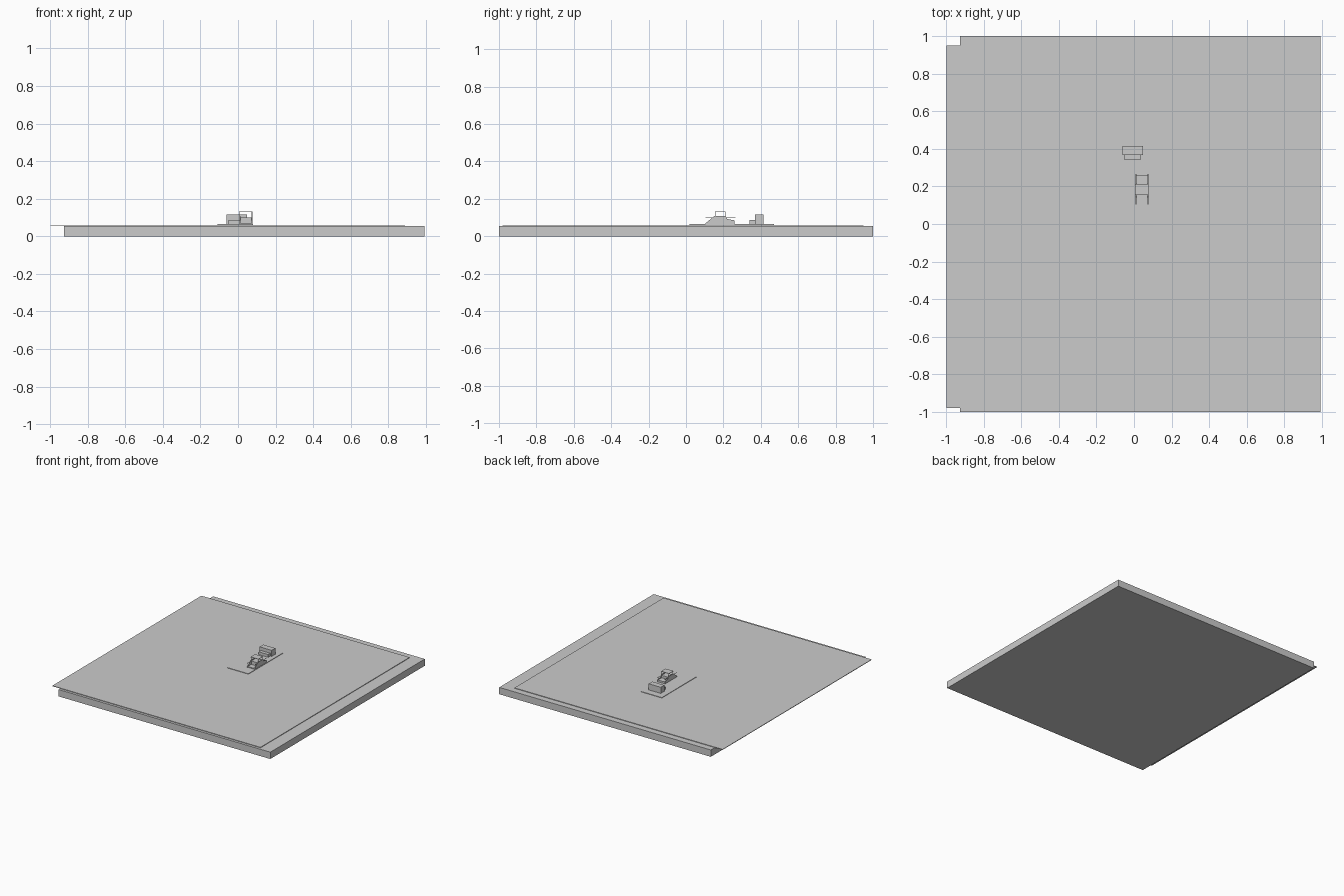
import bpy, bmesh

if "Cube" in bpy.data.objects:
    bpy.data.objects.remove(bpy.data.objects["Cube"])


def box(name, x0, x1, y0, y1, z0, z1):
    bpy.ops.mesh.primitive_cube_add(size=1, location=((x0 + x1) / 2, (y0 + y1) / 2, (z0 + z1) / 2))
    ob = bpy.context.object
    ob.name = name
    ob.scale = (x1 - x0, y1 - y0, z1 - z0)
    bpy.ops.object.transform_apply(location=False, rotation=False, scale=True)
    return ob


def extrude_x(name, profile, x0, x1):
    # Extrude a (y, z) outline along x
    bm = bmesh.new()
    face = bm.faces.new([bm.verts.new((x0, y, z)) for y, z in profile])
    moved = bmesh.ops.extrude_face_region(bm, geom=[face])["geom"]
    bmesh.ops.translate(bm, vec=(x1 - x0, 0, 0),
                        verts=[v for v in moved if isinstance(v, bmesh.types.BMVert)])
    bmesh.ops.recalc_face_normals(bm, faces=bm.faces)
    mesh = bpy.data.meshes.new(name)
    bm.to_mesh(mesh)
    bm.free()
    ob = bpy.data.objects.new(name, mesh)
    bpy.context.collection.objects.link(ob)
    return ob


# Ground slab and the offset sheet on top of it
box("ground_slab", -0.925, 0.993, -1, 1, 0, 0.056)
box("ground_sheet", -0.997, 0.89, -0.98, 0.95, 0.0565, 0.061)

# Low pad under the small structures
box("pad", -0.11, 0.08, 0.02, 0.47, 0.0612, 0.065)

# Rear block with a lower step in front
box("rear_block", -0.062, 0.048, 0.368, 0.415, 0.065, 0.115)
box("rear_step", -0.05, 0.035, 0.34, 0.368, 0.065, 0.088)

# Small structure: sloped side panels, centre body, thin ledge
side = [(0.105, 0.065), (0.105, 0.07), (0.152, 0.108), (0.212, 0.108),
        (0.22, 0.092), (0.26, 0.085), (0.26, 0.065)]
for i, x in enumerate((0.008, 0.072)):
    extrude_x(f"side_panel_{i}", side, x, x + 0.004)
box("centre_body", 0.012, 0.072, 0.155, 0.212, 0.065, 0.1)
box("front_floor", 0.012, 0.072, 0.11, 0.155, 0.065, 0.072)
box("back_floor", 0.012, 0.072, 0.212, 0.26, 0.065, 0.08)
for i, x in enumerate((0.008, 0.072)):
    box(f"side_rail_{i}", x, x + 0.004, 0.105, 0.265, 0.098, 0.1)

# Roof on four corner posts
box("roof", 0.006, 0.077, 0.155, 0.212, 0.129, 0.132)
for i, x in enumerate((0.008, 0.073)):
    for j, y in enumerate((0.156, 0.208)):
        box(f"roof_post_{i}_{j}", x, x + 0.003, y, y + 0.003, 0.1, 0.129)
